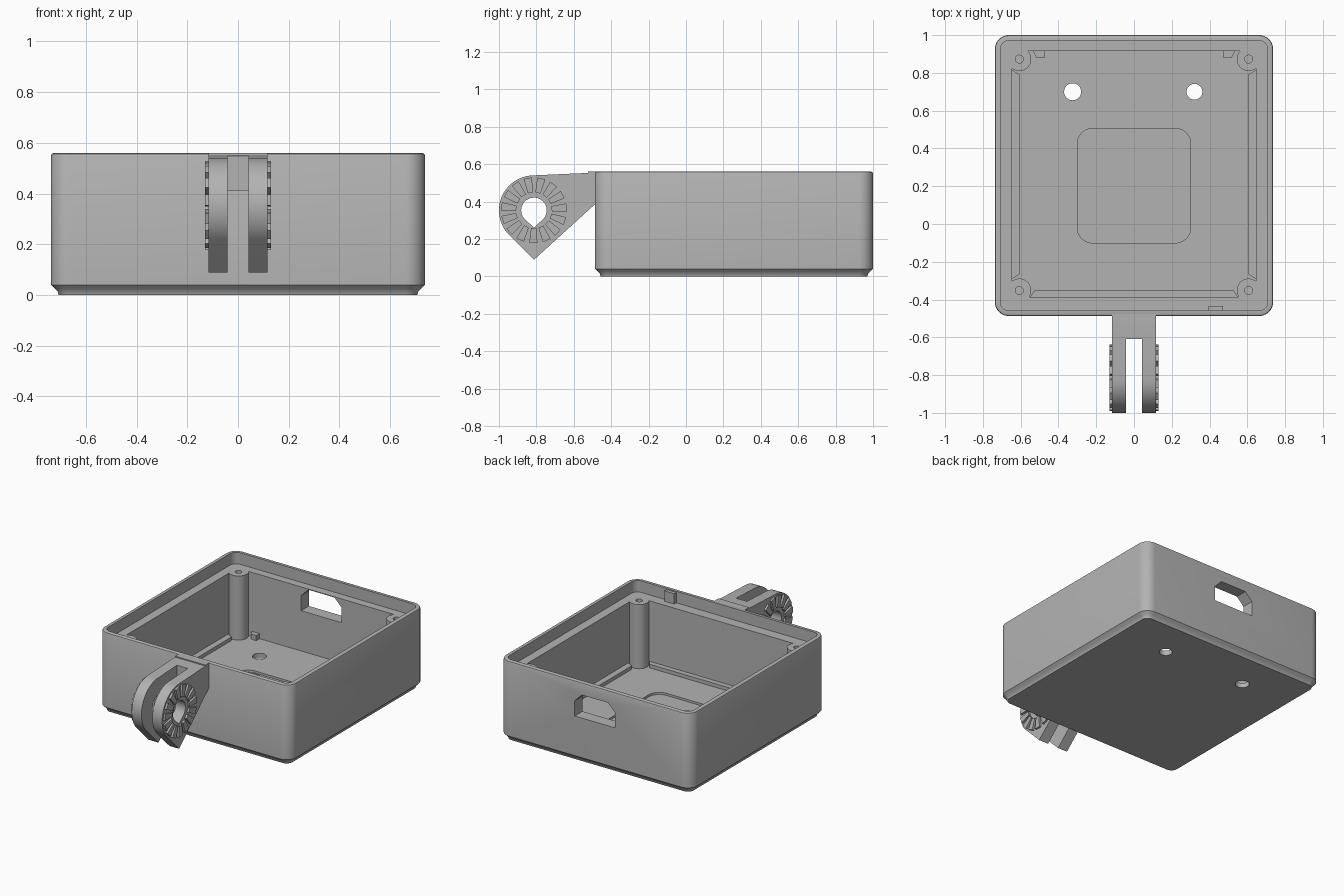
import bpy, bmesh
from math import sin, cos, pi, radians

cube = bpy.data.objects.get("Cube")
if cube:
    bpy.data.objects.remove(cube, do_unlink=True)

grey = bpy.data.materials.new("matte grey plastic")
grey.use_nodes = True
colour = (0.45, 0.45, 0.45, 1)
grey.diffuse_color = colour
grey.node_tree.nodes["Principled BSDF"].inputs["Base Color"].default_value = colour


def finish(name, bm):
    bmesh.ops.recalc_face_normals(bm, faces=bm.faces[:])
    mesh = bpy.data.meshes.new(name)
    bm.to_mesh(mesh)
    bm.free()
    mesh.materials.append(grey)
    ob = bpy.data.objects.new(name, mesh)
    bpy.context.collection.objects.link(ob)
    return ob


def loft(name, rings):
    """Skin a stack of equal-length point rings and cap both ends."""
    bm = bmesh.new()
    loops = [[bm.verts.new(p) for p in ring] for ring in rings]
    n = len(loops[0])
    for a, b in zip(loops, loops[1:]):
        for i in range(n):
            bm.faces.new((a[i], a[(i + 1) % n], b[(i + 1) % n], b[i]))
    bm.faces.new(loops[0])
    bm.faces.new(loops[-1])
    return finish(name, bm)


def prism(name, outline, lo, hi, axis="z"):
    """Extrude a 2D outline along one axis."""
    def place(p, t):
        return {"x": (t, p[0], p[1]), "y": (p[0], t, p[1]), "z": (p[0], p[1], t)}[axis]
    return loft(name, [[place(p, t) for p in outline] for t in (lo, hi)])


def arc(cx, cy, r, start, end, steps):
    return [(cx + r * cos(radians(start + (end - start) * i / steps)),
             cy + r * sin(radians(start + (end - start) * i / steps))) for i in range(steps + 1)]


def circle(cx, cy, r, steps=40):
    return arc(cx, cy, r, 0, 360, steps)[:-1]


def box(x0, x1, y0, y1):
    return [(x0, y0), (x1, y0), (x1, y1), (x0, y1)]


def rounded(x0, x1, y0, y1, r):
    pts = []
    for cx, cy, a in ((x1 - r, y1 - r, 0), (x0 + r, y1 - r, 90),
                      (x0 + r, y0 + r, 180), (x1 - r, y0 + r, 270)):
        pts += arc(cx, cy, r, a, a + 90, 10)
    return pts


def cut(target, *cutters):
    for c in cutters:
        c.hide_render = True
        mod = target.modifiers.new("cut", "BOOLEAN")
        mod.operation = "DIFFERENCE"
        mod.solver = "EXACT"
        mod.object = c
        bpy.context.view_layer.objects.active = target
        bpy.ops.object.modifier_apply(modifier=mod.name)
        bpy.data.objects.remove(c, do_unlink=True)


def smooth(ob):
    bpy.ops.object.select_all(action="DESELECT")
    ob.select_set(True)
    bpy.context.view_layer.objects.active = ob
    bpy.ops.object.shade_smooth_by_angle(angle=radians(30))


W, FRONT, BACK, TOP = 0.737, -0.487, 1.0, 0.56
LEDGE, FLOOR = 0.48, 0.035
IN_X, IN_FRONT, IN_BACK = 0.646, -0.386, 0.915


def ring(inset, z):
    return [(x, y, z) for x, y in rounded(-W + inset, W - inset, FRONT + inset,
                                          BACK - inset, 0.075 - inset)]


def inner(z):
    return [(x, y, z) for x, y in rounded(-IN_X, IN_X, IN_FRONT, IN_BACK, 0.02)]


# Open case: undercut foot, rounded rim, lid lip, ledge and cavity
case = loft("case", [ring(0.03, 0), ring(0.026, 0.014), ring(0.014, 0.026), ring(0, 0.04),
                     ring(0, TOP - 0.01), ring(0.003, TOP - 0.003), ring(0.01, TOP),
                     ring(0.029, TOP), ring(0.029, LEDGE), inner(LEDGE), inner(FLOOR)])
port = [(-0.155, 0.315), (0.155, 0.315), (0.155, 0.42), (0.1, 0.475), (-0.1, 0.475), (-0.155, 0.42)]
cut(case,
    prism("floor_recess_cutter", rounded(-0.3, 0.3, -0.1, 0.505, 0.08), 0.02, 0.2),
    prism("port_cutter", port, 0.85, 1.1, "y"),
    prism("left_hole_cutter", circle(0.32, 0.7, 0.042), -0.1, 0.2),
    prism("right_hole_cutter", circle(-0.325, 0.7, 0.045), -0.1, 0.2))
smooth(case)

# Corner screw posts
for side, sx in (("left", 1), ("right", -1)):
    for end, y in (("front", -0.352), ("back", 0.873)):
        post = prism(f"{end}_{side}_post", circle(sx * 0.607, y, 0.063), 0.02, LEDGE + 0.0005)
        cut(post, prism("screw_cutter", circle(sx * 0.607, y, 0.021, 24), 0.3, 0.6))
        smooth(post)

    # Floor strip along the side wall, and locating tab at the back
    prism(f"{side}_floor_strip", [(sx * 0.66, -0.3), (sx * 0.604, -0.265),
                                  (sx * 0.604, 0.79), (sx * 0.66, 0.825)], 0.02, 0.06)
    prism(f"{side}_back_tab", [(sx * 0.54, 0.925), (sx * 0.515, 0.878),
                               (sx * 0.475, 0.878), (sx * 0.475, 0.925)], 0.02, 0.07)

prism("front_floor_strip", [(-0.555, -0.395), (0.555, -0.395), (0.525, -0.35), (-0.525, -0.35)], 0.02, 0.06)
prism("lid_key", box(0.395, 0.47, -0.465, -0.435), LEDGE - 0.01, TOP - 0.008)

# Hinge bracket: two prongs with teardrop bores and radial teeth
HY, HZ, R = -0.813, 0.353, 0.187
top_edge = [(FRONT + 0.01, TOP), (-0.525, TOP), (-0.525, 0.553)]
prong_outline = (top_edge + arc(HY, HZ, R, 94, 225, 36)
                 + [(HY, HZ - R * 2 ** 0.5), (FRONT, 0.385), (FRONT + 0.01, 0.385)])
bore = arc(HY, HZ, 0.068, -45, 225, 40) + [(HY, HZ - 0.092)]

for side, sx in (("left", 1), ("right", -1)):
    prong = prism(f"{side}_prong", prong_outline, sx * 0.042, sx * 0.117, "x")
    cut(prong, prism("bore_cutter", bore, -0.3, 0.3, "x"))
    smooth(prong)

    # Ring of tapered teeth on the outer face
    bm = bmesh.new()
    for k in range(15):
        a = radians(5 + 24 * k)
        quad = [(0.095, -0.014), (0.175, -0.022), (0.175, 0.022), (0.095, 0.014)]
        ends = []
        for x in (0.112, 0.131):
            ends.append([bm.verts.new((sx * x, HY + r * cos(a) - t * sin(a),
                                       HZ + r * sin(a) + t * cos(a))) for r, t in quad])
        bm.faces.new(ends[0])
        bm.faces.new(ends[1])
        for i in range(4):
            j = (i + 1) % 4
            bm.faces.new((ends[0][i], ends[0][j], ends[1][j], ends[1][i]))
    finish(f"{side}_prong_teeth", bm)

# Web joining the prongs to the case
prism("prong_web", top_edge + [(-0.61, 0.549), (-0.61, 0.41), (FRONT + 0.01, 0.41)], -0.042, 0.042, "x")
